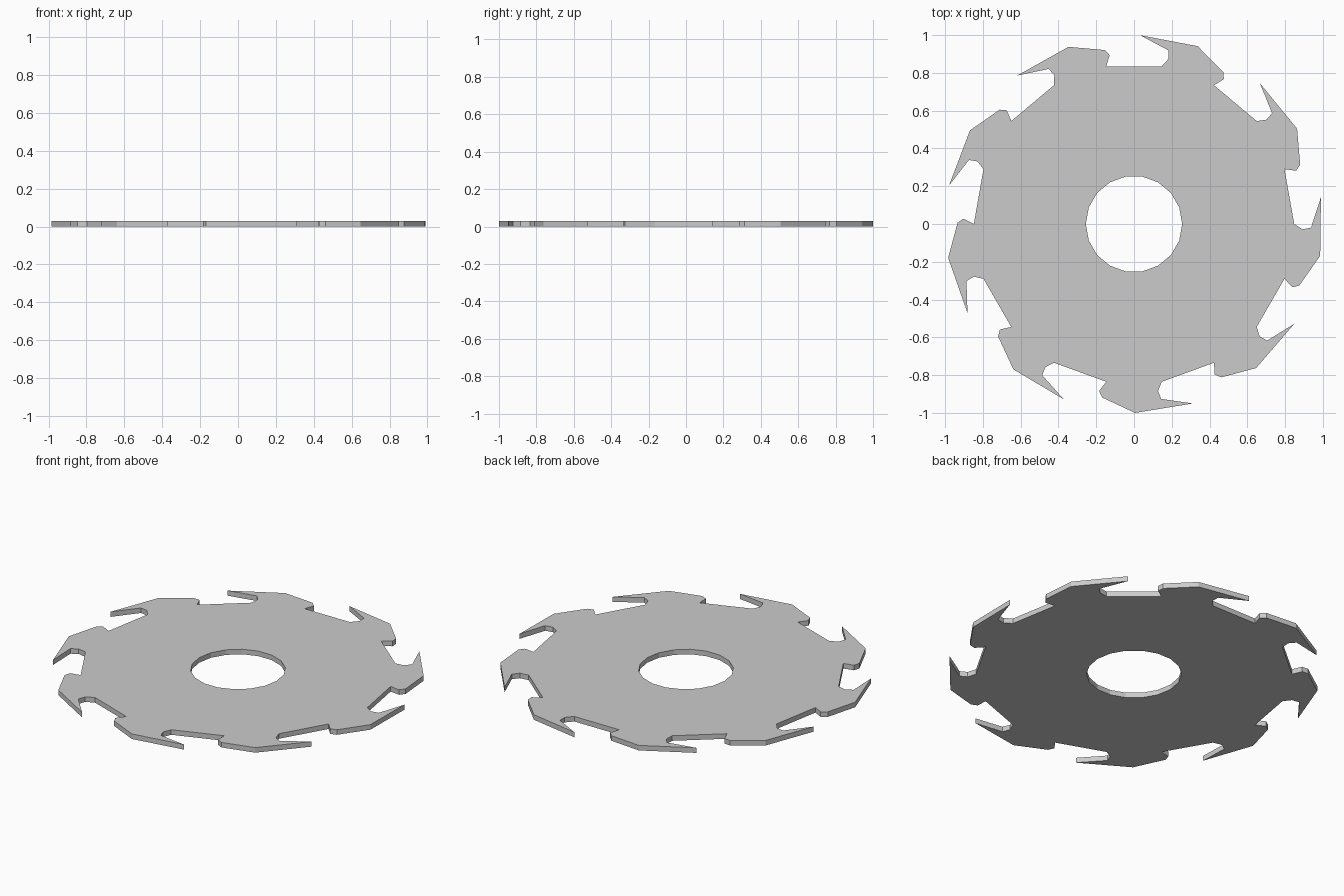
import bpy, bmesh
from math import sin, cos, radians

if "Cube" in bpy.data.objects:
    bpy.data.objects.remove(bpy.data.objects["Cube"])

TEETH = 9
THICK = 0.03
R_HOLE, R_ROOT = 0.255, 0.848

# One hooked tooth as (radius, angle in degrees) between its two root corners
TOOTH = [(0.893, -1.8), (0.937, -1.2), (1.0, 8.2), (1.0, -9.7),
         (0.934, -20.4), (0.903, -21.8)]

bm = bmesh.new()


def polar(r, deg):
    a = radians(deg)
    return bm.verts.new((r * cos(a), r * sin(a), 0))


# Flat disc ring around the bore
n = TEETH * 2
hole = [polar(R_HOLE, 20 * i) for i in range(n)]
root = [polar(R_ROOT, 20 * i) for i in range(n)]
faces = []
for i in range(n):
    j = (i + 1) % n
    faces.append(bm.faces.new((hole[i], root[i], root[j], hole[j])))

# Teeth on every second side of the disc
for k in range(TEETH):
    start, end = root[2 * k], root[2 * k - 1]
    tip = [polar(r, a + 40 * k) for r, a in TOOTH]
    faces.append(bm.faces.new([start] + tip + [end]))

# Thicken the blade
bmesh.ops.recalc_face_normals(bm, faces=bm.faces)
ext = bmesh.ops.extrude_face_region(bm, geom=faces, use_keep_orig=True)
top = [g for g in ext["geom"] if isinstance(g, bmesh.types.BMVert)]
bmesh.ops.translate(bm, verts=top, vec=(0, 0, THICK))
bmesh.ops.recalc_face_normals(bm, faces=bm.faces)

mesh = bpy.data.meshes.new("saw_blade")
bm.to_mesh(mesh)
bm.free()
blade = bpy.data.objects.new("saw_blade", mesh)
bpy.context.collection.objects.link(blade)
